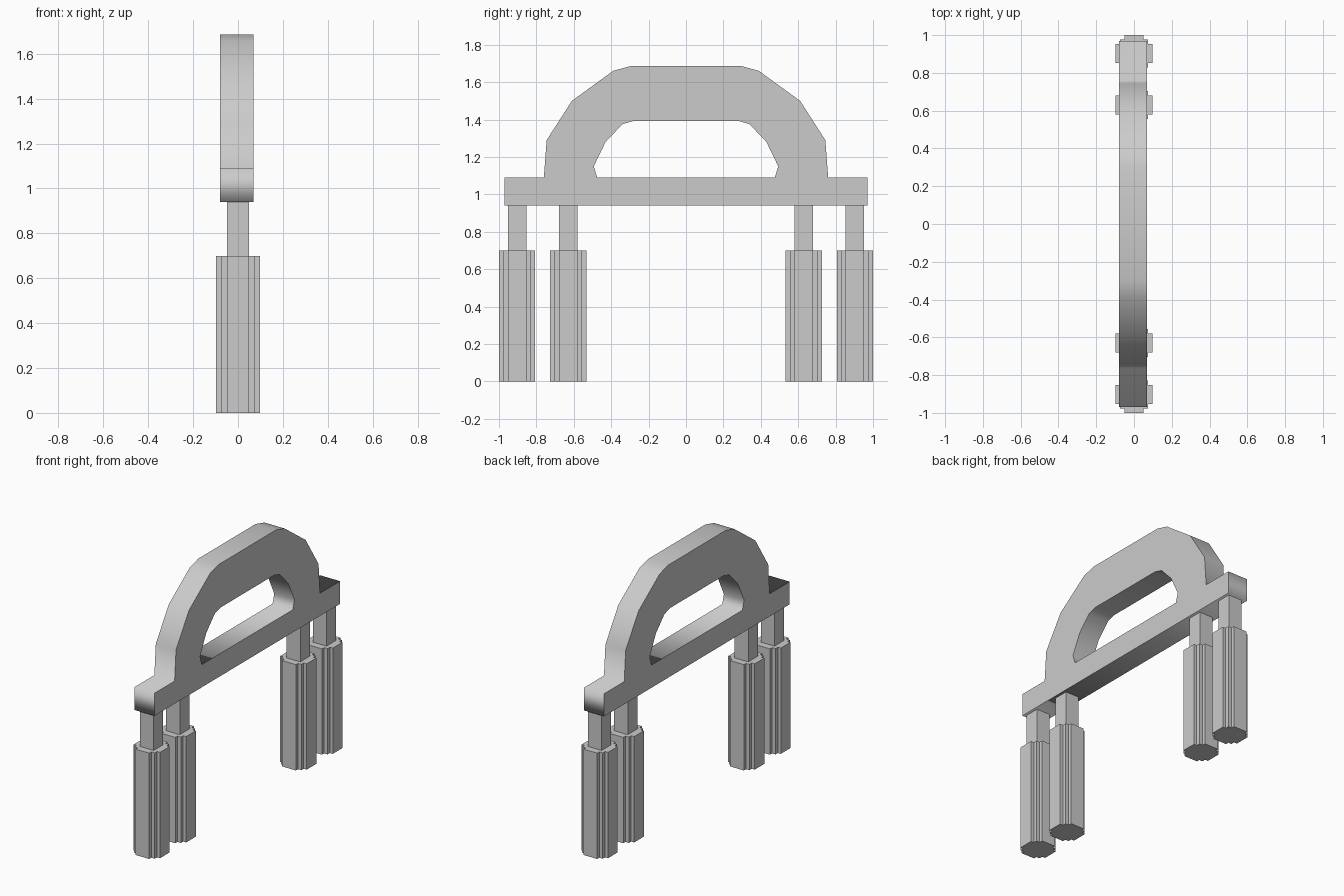
import bpy, bmesh, math

if "Cube" in bpy.data.objects:
    bpy.data.objects.remove(bpy.data.objects["Cube"])


def mirrored(half):
    """Close a right-hand half outline by mirroring it across the centre."""
    return half + [(-y, z) for y, z in reversed(half)]


def prism(name, outline, centre_y, z0, z1):
    """Extrude an xy outline upward from z0 to z1."""
    bm = bmesh.new()
    base = bm.faces.new([bm.verts.new((x, y, z0)) for x, y in outline])
    top = bmesh.ops.extrude_face_region(bm, geom=[base], use_keep_orig=True)
    for v in top["geom"]:
        if isinstance(v, bmesh.types.BMVert):
            v.co.z = z1
    bmesh.ops.recalc_face_normals(bm, faces=bm.faces)
    mesh = bpy.data.meshes.new(name)
    bm.to_mesh(mesh)
    bm.free()
    obj = bpy.data.objects.new(name, mesh)
    obj.location.y = centre_y
    bpy.context.collection.objects.link(obj)


# Beam and arched handle: one outline with a window, extruded across x
outer = mirrored([(0.97, 0.94), (0.97, 1.09), (0.76, 1.09), (0.745, 1.29),
                  (0.61, 1.50), (0.39, 1.66), (0.30, 1.685)])
window = mirrored([(0.475, 1.09), (0.493, 1.15), (0.43, 1.28),
                   (0.34, 1.375), (0.28, 1.393)])
curve = bpy.data.curves.new("arched_beam", 'CURVE')
curve.dimensions = '2D'
curve.fill_mode = 'BOTH'
curve.extrude = 0.074
for points in (outer, window):
    spline = curve.splines.new('POLY')
    spline.points.add(len(points) - 1)
    for p, (y, z) in zip(spline.points, points):
        p.co = (y, z, 0, 1)
    spline.use_cyclic_u = True
beam = bpy.data.objects.new("arched_beam", curve)
beam.rotation_euler = (math.pi / 2, 0, math.pi / 2)
beam.location.x = -0.006
bpy.context.collection.objects.link(beam)
bpy.context.view_layer.objects.active = beam
beam.select_set(True)
bpy.ops.object.convert(target='MESH')

# Legs: square post above a thick sleeve with stepped corners
square = [(0.05, 0.05), (-0.05, 0.05), (-0.05, -0.05), (0.05, -0.05)]
corner = [(0.097, 0.05), (0.075, 0.05), (0.075, 0.075), (0.05, 0.075), (0.05, 0.097)]
stepped = []
for i in range(4):
    c, s = round(math.cos(i * math.pi / 2)), round(math.sin(i * math.pi / 2))
    stepped += [(c * x - s * y, s * x + c * y) for x, y in corner]

for side, sign in (("back", 1), ("front", -1)):
    for place, y in (("outer", 0.903), ("inner", 0.63)):
        prism(f"{side}_{place}_post", square, sign * y, 0.70, 0.94)
        prism(f"{side}_{place}_leg", stepped, sign * y, 0.0, 0.70)
